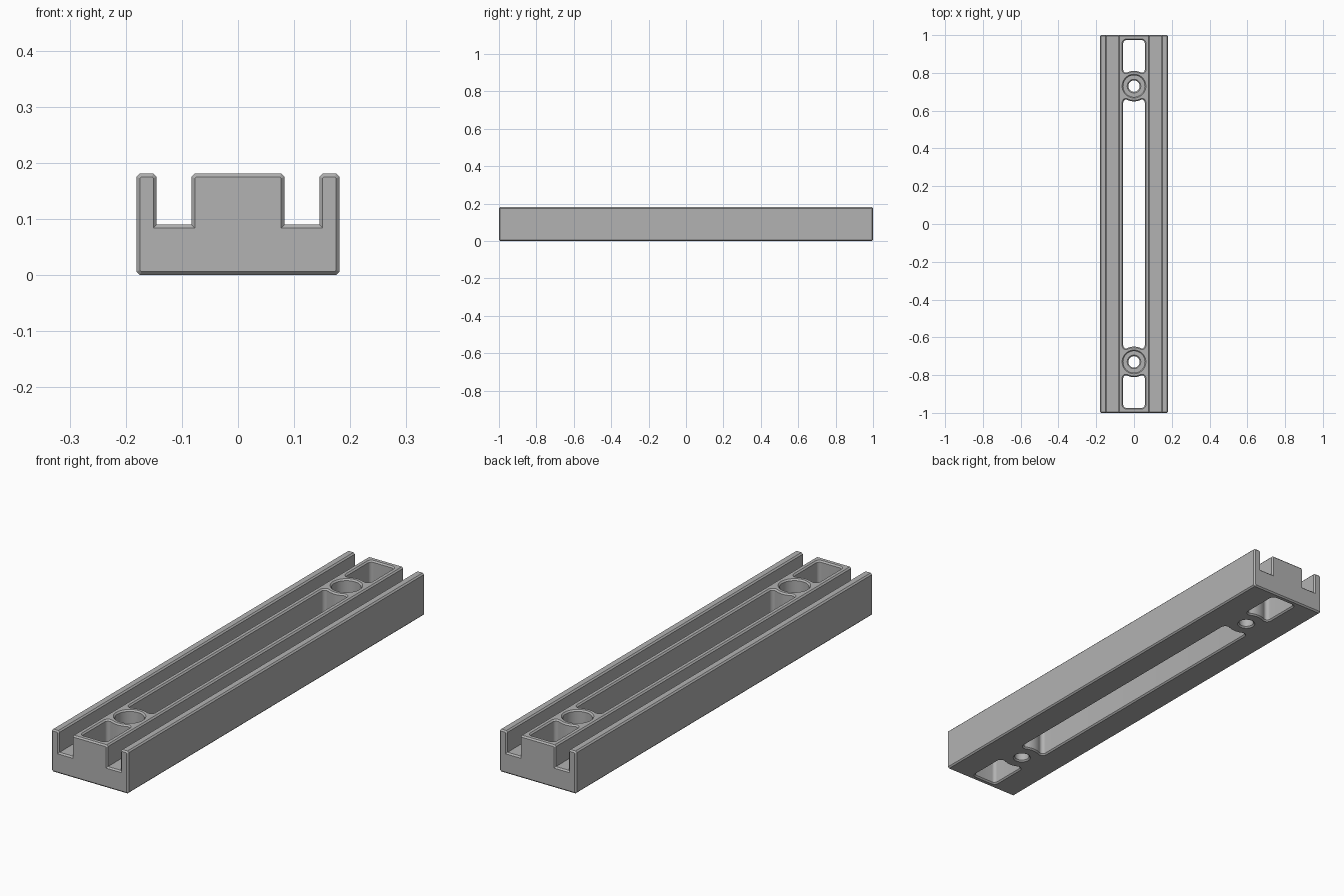
import bpy, bmesh
from math import sin, cos, pi, sqrt, atan2, radians
from mathutils import Vector

cube = bpy.data.objects.get("Cube")
if cube:
    bpy.data.objects.remove(cube)

HEIGHT, CHAMFER, OVERSHOOT, HOLE_Y = 0.181, 0.006, 0.003, 0.73
HALF_W, RING_R, FILLET = 0.057, 0.081, 0.015

grey = bpy.data.materials.new("plain_grey")
grey.use_nodes = True
grey.diffuse_color = (0.448, 0.448, 0.448, 1)
grey.node_tree.nodes["Principled BSDF"].inputs["Base Color"].default_value = grey.diffuse_color


def loft(name, sections, along_y=False):
    """Closed solid through (height, outline) sections with equal point counts."""
    bm = bmesh.new()
    rings = [[bm.verts.new((a, h, b) if along_y else (a, b, h)) for a, b in pts]
             for h, pts in sections]
    for low, high in zip(rings, rings[1:]):
        for i in range(len(low)):
            j = (i + 1) % len(low)
            bm.faces.new((low[i], low[j], high[j], high[i]))
    bm.faces.new(rings[0][::-1])
    bm.faces.new(rings[-1])
    bmesh.ops.recalc_face_normals(bm, faces=bm.faces)
    mesh = bpy.data.meshes.new(name)
    bm.to_mesh(mesh)
    bm.free()
    mesh.materials.append(grey)
    obj = bpy.data.objects.new(name, mesh)
    bpy.context.collection.objects.link(obj)
    return obj


def inset(points, d):
    # mitred inward offset of a counter-clockwise outline
    result = []
    for i, p in enumerate(points):
        before, here, after = Vector(points[i - 1]), Vector(p), Vector(points[(i + 1) % len(points)])
        e, f = (here - before).normalized(), (after - here).normalized()
        m, n = Vector((-e.y, e.x)), Vector((-f.y, f.x))
        result.append(here + (m + n) * d / (1 + m.dot(n)))
    return result


def arc(cx, cy, r, a, b, n=8):
    return [(cx + r * cos(a + (b - a) * i / n), cy + r * sin(a + (b - a) * i / n))
            for i in range(n + 1)]


def flat_end(y, grow):
    # rounded square end pointing +y, listed from +x to -x
    r = FILLET + grow
    cx, cy = HALF_W - FILLET, y - FILLET
    return arc(cx, cy, r, 0, pi / 2) + arc(-cx, cy, r, pi / 2, pi)


def scooped_end(grow):
    # end pointing +y that curves around a screw hole
    cx = HALF_W - FILLET
    dy = sqrt((RING_R + FILLET) ** 2 - cx ** 2)
    a = atan2(dy, -cx)
    right = arc(cx, HOLE_Y - dy, FILLET + grow, 0, a)
    left = [(-x, y) for x, y in reversed(right)]
    scoop = arc(0, HOLE_Y, RING_R - grow, a - pi, -a, 12)
    return right + scoop[1:-1] + left


def turned(points):
    return [(-x, -y) for x, y in points]


def long_pocket(grow):
    return scooped_end(grow) + turned(scooped_end(grow))


def short_pocket(grow):
    near = [(x, y + 2 * HOLE_Y) for x, y in turned(scooped_end(grow))]
    return flat_end(0.973, grow) + near


def flared(outline):
    # through cut with chamfered rims at top and bottom
    wide = CHAMFER + OVERSHOOT
    return [(-OVERSHOOT, outline(wide)), (CHAMFER, outline(0)),
            (HEIGHT - CHAMFER, outline(0)), (HEIGHT + OVERSHOOT, outline(wide))]


def screw_hole(y):
    # counterbored through hole with chamfered rims
    seat, hole, bore = 0.09, 0.03, 0.057
    wide = CHAMFER + OVERSHOOT
    steps = [(-OVERSHOOT, hole + wide), (CHAMFER, hole), (seat - CHAMFER, hole),
             (seat, hole + CHAMFER), (seat, bore), (HEIGHT - CHAMFER, bore),
             (HEIGHT + OVERSHOOT, bore + wide)]
    return [(z, arc(0, y, r, 0, 2 * pi, 48)[:-1]) for z, r in steps]


# Grooved body with chamfered edges
side, rail, block, floor, c = 0.181, 0.145, 0.083, 0.09, CHAMFER
half = [(side - c, 0), (side, c), (side, HEIGHT - c), (side - c, HEIGHT),
        (rail + c, HEIGHT), (rail, HEIGHT - c), (rail, floor),
        (block, floor), (block, HEIGHT - c), (block - c, HEIGHT)]
profile = half + [(-x, z) for x, z in reversed(half)]
end = inset(profile, c)
body = loft("grooved_rail_body",
            [(-1, end), (c - 1, profile), (1 - c, profile), (1, end)], along_y=True)

# Pockets and screw holes
bpy.ops.object.select_all(action='DESELECT')
body.select_set(True)
bpy.context.view_layer.objects.active = body
cuts = [flared(long_pocket), flared(short_pocket),
        flared(lambda grow: turned(short_pocket(grow))),
        screw_hole(HOLE_Y), screw_hole(-HOLE_Y)]
for sections in cuts:
    cutter = loft("pocket_cutter", sections)
    cutter.hide_render = True
    cut = body.modifiers.new("pocket", 'BOOLEAN')
    cut.operation = 'DIFFERENCE'
    cut.solver = 'EXACT'
    cut.object = cutter
    bpy.ops.object.modifier_apply(modifier=cut.name)
    bpy.data.objects.remove(cutter)
bpy.ops.object.shade_smooth_by_angle(angle=radians(30))
